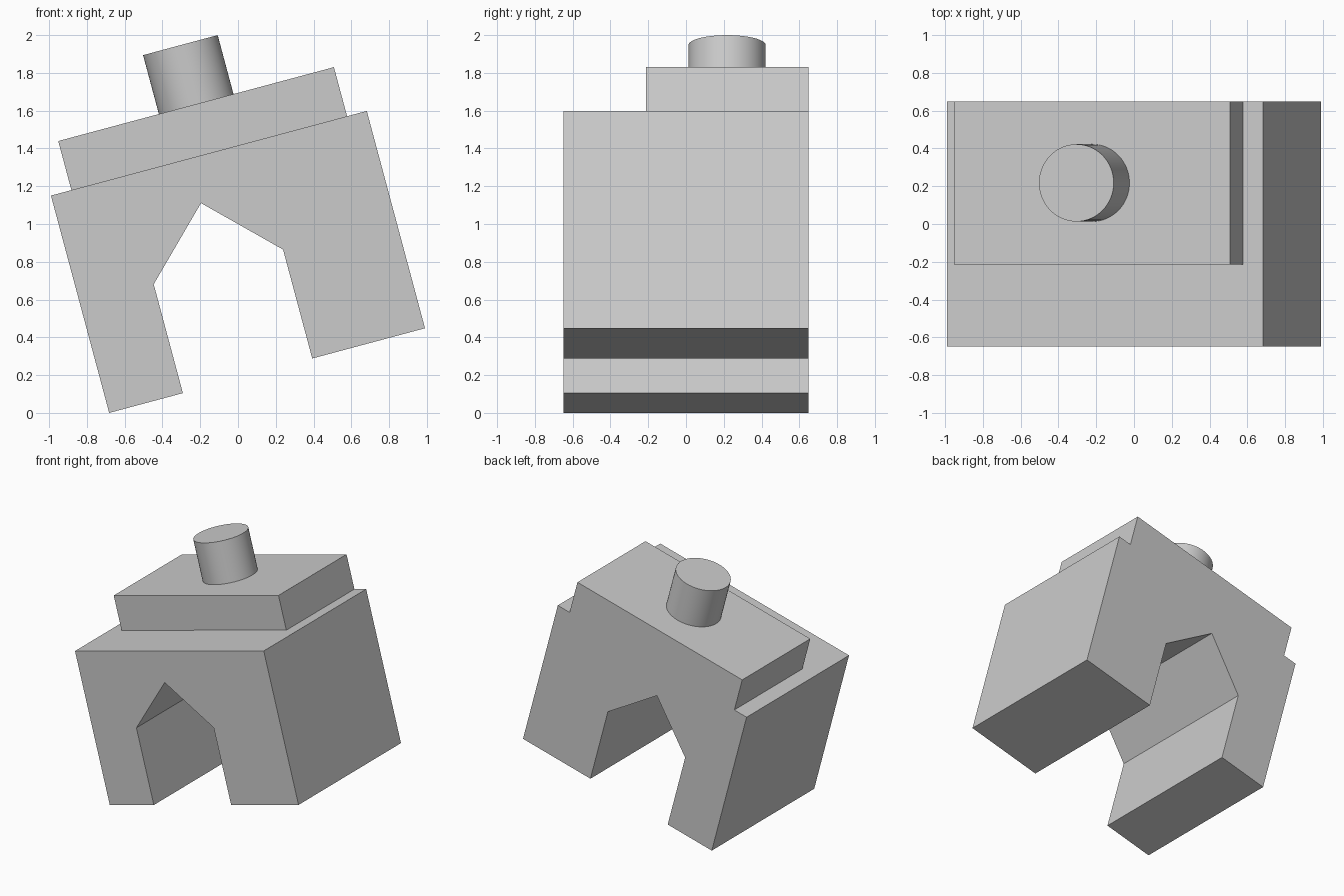
import bpy
import bmesh
import math
from mathutils import Matrix, Vector

default_cube = bpy.data.objects.get("Cube")
if default_cube:
    bpy.data.objects.remove(default_cube, do_unlink=True)

# One plain grey for the whole model
GREY = (0.6, 0.6, 0.6, 1.0)
grey = bpy.data.materials.new("plain grey")
grey.use_nodes = True
grey.diffuse_color = GREY
grey.node_tree.nodes["Principled BSDF"].inputs["Base Color"].default_value = GREY

# Upright building sizes, measured from its lower left corner
WIDTH, HEIGHT, HALF_DEPTH = 1.731, 1.191, 0.648
ROOF_TOP = 1.46
STACK_X, STACK_Y, STACK_R, STACK_TOP = 0.868, 0.2175, 0.2045, 1.783

# The whole building leans over on one corner
TILT = Matrix.Translation((-0.682, 0, 0)) @ Matrix.Rotation(math.radians(-15), 4, 'Y')


def finish(name, bm):
    bmesh.ops.recalc_face_normals(bm, faces=bm.faces)
    mesh = bpy.data.meshes.new(name)
    bm.to_mesh(mesh)
    bm.free()
    mesh.materials.append(grey)
    obj = bpy.data.objects.new(name, mesh)
    obj.matrix_world = TILT
    bpy.context.collection.objects.link(obj)
    return obj


def prism(name, profile, y_front, y_back):
    """Extrude an x-z profile from front to back."""
    bm = bmesh.new()
    face = bm.faces.new([bm.verts.new((x, y_front, z)) for x, z in profile])
    grown = bmesh.ops.extrude_face_region(bm, geom=[face])["geom"]
    verts = [v for v in grown if isinstance(v, bmesh.types.BMVert)]
    bmesh.ops.translate(bm, verts=verts, vec=Vector((0, y_back - y_front, 0)))
    return finish(name, bm)


# Body with a pointed archway running through it
arch = [(0.404, 0), (0.404, 0.597), (0.757, 0.947), (1.113, 0.597), (1.113, 0)]
prism("arched_body",
      [(0, 0)] + arch + [(WIDTH, 0), (WIDTH, HEIGHT), (0, HEIGHT)],
      -HALF_DEPTH, HALF_DEPTH)

# Roof slab, flush with the back
left, right = 0.112, 1.623
prism("roof_slab",
      [(left, HEIGHT), (right, HEIGHT), (right, ROOF_TOP), (left, ROOF_TOP)],
      -0.213, HALF_DEPTH)

# Round chimney
bm = bmesh.new()
bmesh.ops.create_cone(
    bm, cap_ends=True, segments=64, radius1=STACK_R, radius2=STACK_R,
    depth=STACK_TOP - ROOF_TOP,
    matrix=Matrix.Translation((STACK_X, STACK_Y, (STACK_TOP + ROOF_TOP) / 2)))
chimney = finish("chimney", bm)
bpy.ops.object.select_all(action='DESELECT')
chimney.select_set(True)
bpy.context.view_layer.objects.active = chimney
bpy.ops.object.shade_smooth_by_angle(angle=math.radians(30))
